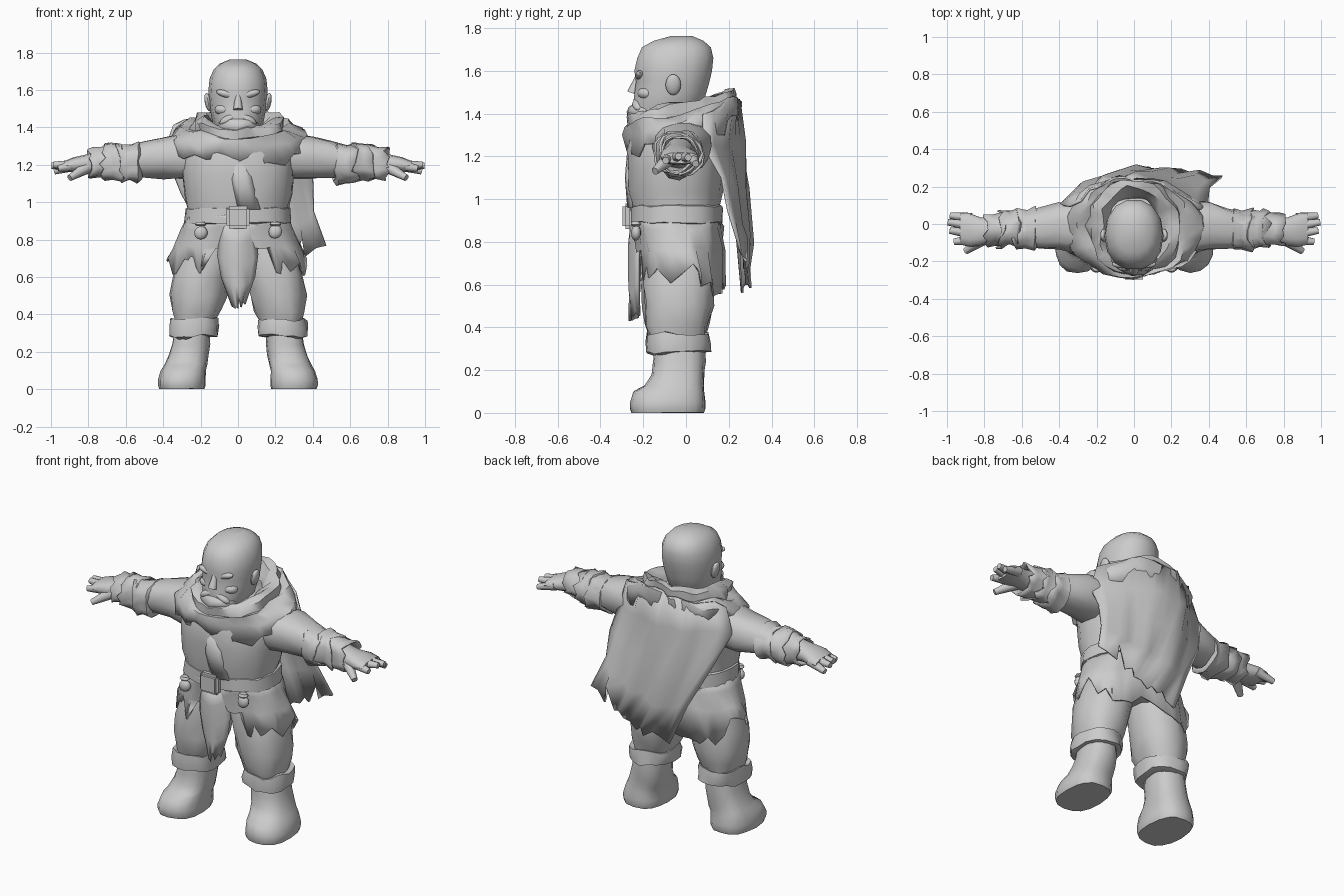
import bpy, bmesh, math, random
from mathutils import Vector, Matrix, noise

random.seed(4)
if "Cube" in bpy.data.objects:
    bpy.data.objects.remove(bpy.data.objects["Cube"], do_unlink=True)

grey = bpy.data.materials.new("plain grey")
grey.use_nodes = True
grey.diffuse_color = (0.6, 0.6, 0.6, 1)
grey.node_tree.nodes["Principled BSDF"].inputs["Base Color"].default_value = grey.diffuse_color
parts = []


def finish(name, bm, thick=0, wobble=0):
    """Crumple the cloth a little, fix normals and make the object."""
    for v in bm.verts:
        v.co += noise.noise_vector(v.co * 11) * wobble
        v.co.z = max(v.co.z, 0)
    bmesh.ops.recalc_face_normals(bm, faces=bm.faces)
    mesh = bpy.data.meshes.new(name)
    bm.to_mesh(mesh)
    bm.free()
    mesh.materials.append(grey)
    obj = bpy.data.objects.new(name, mesh)
    bpy.context.collection.objects.link(obj)
    if thick:
        mod = obj.modifiers.new("cloth thickness", "SOLIDIFY")
        mod.thickness = thick
    parts.append(obj)


def bridge(bm, rows, closed):
    for a, b in zip(rows, rows[1:]):
        n = len(a)
        for i in range(n if closed else n - 1):
            j = (i + 1) % n
            bm.faces.new((a[i], a[j], b[j], b[i]))


def loft(name, rings, sides=16, axis="Z", side=1, caps=True, jag=0, tilt=0,
         power=2.3, thick=0, wobble=0, hem=None):
    """Skin rounded rings (position along axis, two centres, two radii)."""
    bm = bmesh.new()
    rows = []
    for k, (along, ca, cb, ra, rb) in enumerate(rings):
        row = []
        for i in range(sides):
            t = math.tau * i / sides
            c, s = math.cos(t), math.sin(t)
            a = ca + ra * math.copysign(abs(c) ** (2 / power), c)
            b = cb + rb * math.copysign(abs(s) ** (2 / power), s)
            p = Vector((a, b, along + tilt * b)) if axis == "Z" else Vector((along, a, b))
            if k == len(rings) - 1:
                shift = random.uniform(-jag, jag) + (hem(p) if hem else 0)
                p += Vector((0, 0, shift)) if axis == "Z" else Vector((shift, 0, 0))
            p.x *= side
            row.append(bm.verts.new(p))
        rows.append(row)
    bridge(bm, rows, True)
    if caps:
        bm.faces.new(rows[0])
        bm.faces.new(rows[-1])
    finish(name, bm, thick, wobble)


def sheet(name, rows, across, jag=0, thick=0.012, wobble=0):
    """Cloth through rows of three points: edge, middle, edge."""
    bm = bmesh.new()
    grid = []
    for k, (p, q, r) in enumerate(rows):
        line = []
        for i in range(across + 1):
            u = i / across
            co = (Vector(p) * (1 - u) * (1 - 2 * u) + Vector(q) * 4 * u * (1 - u)
                  + Vector(r) * u * (2 * u - 1))
            if k == len(rows) - 1:
                co.z += random.uniform(0, jag) if i % 2 else 0
            line.append(bm.verts.new(co))
        grid.append(line)
    bridge(bm, grid, False)
    finish(name, bm, thick, wobble)


def blob(name, loc, size, turn=0, wobble=0):
    bm = bmesh.new()
    m = Matrix.Translation(loc) @ Matrix.Rotation(turn, 4, "Y") @ Matrix.Diagonal((*size, 1))
    bmesh.ops.create_uvsphere(bm, u_segments=12, v_segments=8, radius=1, matrix=m)
    finish(name, bm, 0, wobble)


def taper(name, base, tip, r, end, side=1):
    """Tapered limb from base to tip."""
    a, b = Vector(base), Vector(tip)
    a.x *= side
    b.x *= side
    d = b - a
    bm = bmesh.new()
    m = Matrix.Translation((a + b) / 2) @ d.to_track_quat("Z", "Y").to_matrix().to_4x4()
    bmesh.ops.create_cone(bm, cap_ends=True, segments=8, radius1=r, radius2=end,
                          depth=d.length, matrix=m)
    finish(name, bm)


# Head and face
loft("head", [(1.3, 0, -.06, .1, .1), (1.36, 0, -.12, .1, .135), (1.42, 0, -.09, .135, .165),
              (1.5, 0, -.072, .15, .172), (1.55, 0, -.062, .155, .176), (1.6, 0, -.06, .158, .186),
              (1.66, 0, -.05, .152, .182), (1.71, 0, -.045, .13, .165),
              (1.74, 0, -.035, .1, .12), (1.763, 0, -.02, .045, .05)], 14, power=2.2)
taper("nose", (0, -.225, 1.57), (0, -.25, 1.495), .014, .026)
blob("beard", (0, -.185, 1.41), (.115, .085, .055), wobble=.025)
for s in (1, -1):
    blob("brow", (s * .06, -.215, 1.578), (.06, .022, .02), s * -.25)
    blob("cheek", (s * .075, -.185, 1.495), (.05, .042, .032))
    blob("moustache", (s * .05, -.222, 1.445), (.055, .03, .022), s * .5)
    blob("ear", (s * .16, -.06, 1.535), (.018, .036, .05), s * .2)

# Tunic, seat and belt
loft("tunic", [(.68, 0, -.02, .13, .12), (.76, 0, -.03, .24, .17), (.88, 0, -.04, .275, .205),
               (.96, 0, -.05, .27, .21), (1.04, 0, -.05, .29, .225), (1.15, 0, -.05, .3, .23),
               (1.25, 0, -.045, .31, .228), (1.34, 0, -.03, .28, .21), (1.41, 0, -.02, .17, .16)],
     20, wobble=.015)
loft("belt", [(.885, 0, -.045, .275, .205), (.89, 0, -.045, .287, .22),
              (.965, 0, -.045, .28, .22), (.97, 0, -.045, .27, .205)], 24, wobble=.012)
sheet("tunic_overlap", [((-.04, -.262, 1.24), (0, -.275, 1.23), (.05, -.262, 1.24)),
                        ((-.03, -.275, 1.1), (.02, -.286, 1.1), (.08, -.272, 1.1)),
                        ((0, -.264, .96), (.05, -.275, .96), (.12, -.255, .96))], 4, thick=.008)
bm = bmesh.new()
bmesh.ops.create_cube(bm, size=1, matrix=Matrix.LocRotScale((0, -.272, .92), None, (.125, .05, .12)))
bmesh.ops.bevel(bm, geom=bm.edges[:], offset=.015, segments=2, affect="EDGES")
finish("buckle", bm)


# Torn skirt, short at the front, with a hanging front panel
def skirt_hem(p):
    if p.y < -.1:
        return .16 if abs(p.x) < .15 else -.02
    return -.07 if p.y > .08 else 0


loft("skirt", [(.93, 0, -.045, .272, .21), (.86, 0, -.04, .295, .21), (.76, 0, -.03, .335, .205),
               (.66, 0, -.02, .37, .2)], 36, caps=False, jag=.05, thick=.012,
     wobble=.03, hem=skirt_hem)
sheet("front_panel", [((-w, -.225, z + .5 * w), (0, -.268, z), (w, -.225, z + .5 * w))
                      for z, w in ((.88, .08), (.78, .1), (.66, .115), (.55, .095), (.43, .035))],
      8, jag=.07, wobble=.012)

# Hood folded around the neck and the torn cape
loft("hood", [(1.34, 0, -.04, .12, .14), (1.42, 0, -.03, .145, .19), (1.46, 0, -.02, .185, .215),
              (1.45, 0, -.015, .235, .25), (1.405, 0, -.015, .245, .25), (1.41, 0, -.015, .295, .268),
              (1.36, 0, -.015, .36, .268), (1.28, 0, -.02, .385, .25)], 28, caps=False,
     jag=.03, tilt=.23, power=2.1, thick=.012, wobble=.035)
sheet("cape", [((-.34, .1, 1.41), (0, .25, 1.475), (.34, .09, 1.4)),
               ((-.38, .12, 1.27), (0, .262, 1.27), (.385, .09, 1.25)),
               ((-.31, .185, 1.05), (.03, .285, 1.05), (.4, .16, 1.1)),
               ((-.18, .235, .81), (.1, .3, .83), (.43, .22, .93)),
               ((-.06, .275, .56), (.18, .295, .62), (.46, .25, .76))],
      14, jag=.13, wobble=.035)

for s, word in ((1, "left_"), (-1, "right_")):
    # Arms, wrapped forearms and hands
    loft(word + "sleeve", [(.18, -.02, 1.25, .13, .11), (.3, -.02, 1.245, .135, .122),
                           (.4, -.01, 1.24, .128, .112), (.5, -.025, 1.23, .108, .098),
                           (.6, -.03, 1.22, .09, .085)], 14, "X", s, wobble=.014)
    for x, r in ((.54, .113), (.63, .105), (.71, .09)):
        loft(word + "forearm_wrap", [(x - .025, -.03, 1.215, r * .8, r * .8),
                                     (x - .01, -.03, 1.215, r, r), (x + .04, -.03, 1.212, r * .88, r * .88),
                                     (x + .085, -.033, 1.21, r, r * .92)], 16, "X", s, caps=False,
             jag=.02, thick=.01, wobble=.025)
    loft(word + "hand", [(.58, -.03, 1.215, .085, .085), (.76, -.035, 1.21, .065, .058),
                         (.82, -.04, 1.205, .075, .048), (.88, -.032, 1.2, .09, .04),
                         (.93, -.025, 1.193, .085, .026)], 12, "X", s)
    for base, tip, z in ((.03, .045, 1.165), (-.01, .01, 1.195), (-.05, -.035, 1.2), (-.085, -.095, 1.18)):
        reach = 1 - abs(tip) * .4
        taper(word + "finger", (.87, base, 1.197), (reach, tip, z), .03, .017, s)
    taper(word + "thumb", (.8, -.075, 1.19), (.9, -.145, 1.13), .036, .018, s)

    # Trousers, rolled cuffs and boots
    loft(word + "trouser_leg", [(.86, .13, -.02, .12, .14), (.72, .165, -.03, .15, .16),
                                (.6, .195, -.035, .155, .165), (.5, .213, -.035, .15, .165),
                                (.42, .222, -.04, .132, .15), (.33, .235, -.04, .1, .12)],
         side=s, wobble=.022)
    loft(word + "trouser_cuff", [(.37, .237, -.04, .105, .12), (.375, .237, -.04, .13, .145),
                                 (.33, .237, -.04, .135, .15), (.285, .24, -.04, .133, .15),
                                 (.28, .24, -.04, .1, .115)], side=s, wobble=.02)
    loft(word + "boot", [(.33, .245, -.03, .095, .115), (.24, .252, -.033, .102, .122),
                         (.18, .265, -.037, .108, .122), (.13, .28, -.055, .115, .14),
                         (.1, .293, -.078, .12, .165), (.05, .3, -.085, .126, .176),
                         (.02, .3, -.085, .126, .176), (0, .3, -.085, .12, .17)],
         side=s, power=2.5, wobble=.007)

    # Belt pouch with its ring
    blob(word + "pouch", (s * .2, -.235, .84), (.034, .024, .036), 0, .008)
    loft(word + "pouch_ring", [(.872, s * .2, -.235, .02, .016), (.88, s * .2, -.235, .03, .024),
                               (.895, s * .2, -.235, .022, .018)], 10)

# Soft shading with crisp folds
bpy.ops.object.select_all(action="DESELECT")
for obj in parts:
    obj.select_set(True)
bpy.context.view_layer.objects.active = parts[0]
bpy.ops.object.shade_smooth_by_angle(angle=math.radians(50))
